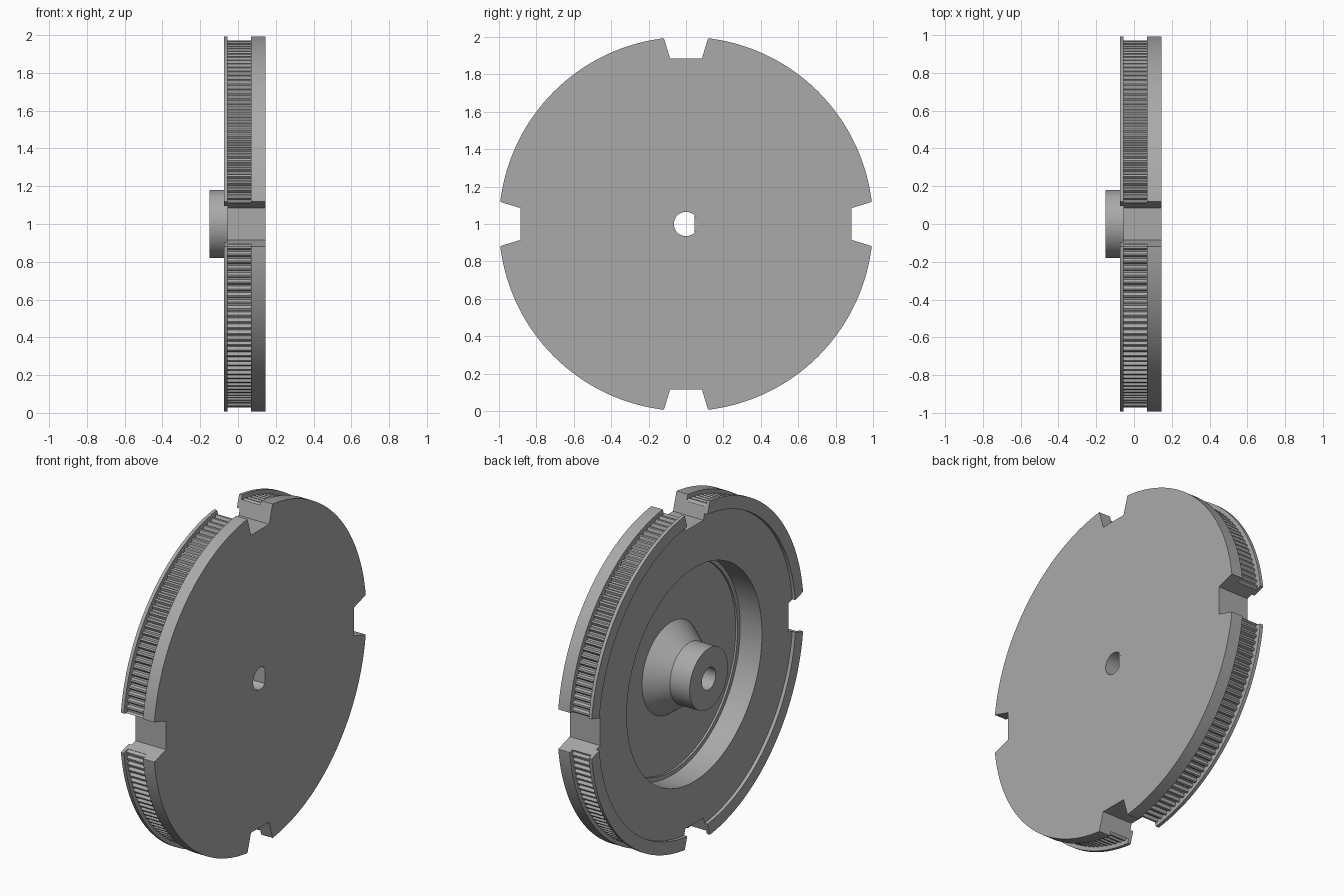
import bpy, bmesh, math

if "Cube" in bpy.data.objects:
    bpy.data.objects.remove(bpy.data.objects["Cube"])

grey = bpy.data.materials.new("plain_grey")
grey.diffuse_color = (0.4, 0.4, 0.4, 1)
grey.use_nodes = True
grey.node_tree.nodes["Principled BSDF"].inputs["Base Color"].default_value = grey.diffuse_color

TEETH, PER = 160, 4
N = TEETH * PER
BORE = 0.065


def new_object(name, bm):
    bmesh.ops.recalc_face_normals(bm, faces=bm.faces)
    me = bpy.data.meshes.new(name)
    bm.to_mesh(me)
    bm.free()
    me.materials.append(grey)
    ob = bpy.data.objects.new(name, me)
    bpy.context.collection.objects.link(ob)
    return ob


def prism(name, outline, x0, x1, turn=0.0):
    """Extrude a (y, z) outline along x, turned about the wheel axle."""
    bm = bmesh.new()
    c, s = math.cos(turn), math.sin(turn)
    ends = [[bm.verts.new((x, y * c - z * s, y * s + z * c + 1)) for y, z in outline]
            for x in (x0, x1)]
    n = len(outline)
    for e in ends:
        bm.faces.new(e)
    for i in range(n):
        j = (i + 1) % n
        bm.faces.new((ends[0][i], ends[0][j], ends[1][j], ends[1][i]))
    return new_object(name, bm)


# Wheel section as (x, radius); "belt" marks the toothed band
section = [
    (0.145, BORE), (0.145, 1.0), (0.07, 1.0),           # front face and wide rim
    (0.07, "belt"), (-0.055, "belt"),                   # toothed band
    (-0.055, 1.0), (-0.075, 1.0), (-0.075, 0.925),      # thin rear lip
    (-0.055, 0.925), (-0.055, 0.635),                   # rear face
    (0.088, 0.635), (0.088, 0.61), (0.10, 0.61),        # recess with small step
    (0.10, 0.27), (-0.02, 0.18),                        # hub cone
    (-0.15, 0.18), (-0.15, BORE),                       # hub
]
bm = bmesh.new()
rings = []
for i in range(N):
    a = 2 * math.pi * (i + 0.5) / N
    belt = 0.978 if i % PER < 2 else 0.962
    ring = []
    for x, r in section:
        r = belt if r == "belt" else r
        ring.append(bm.verts.new((x, r * math.cos(a), 1 + r * math.sin(a))))
    rings.append(ring)
k = len(section)
for i in range(N):
    p, q = rings[i], rings[(i + 1) % N]
    for j in range(k):
        m = (j + 1) % k
        bm.faces.new((p[j], p[m], q[m], q[j]))
wheel = new_object("pulley_wheel", bm)

# Four tapered notches in the rim
notch = [(-0.085, 0.885), (0.085, 0.885), (0.1353, 1.05), (-0.1353, 1.05)]
cutters = []
for i in range(4):
    cut = prism("notch_cutter", notch, -0.3, 0.3, i * math.pi / 2)
    cut.hide_render = True
    cutters.append(cut)
    mod = wheel.modifiers.new("notch", "BOOLEAN")
    mod.operation, mod.solver, mod.object = "DIFFERENCE", "EXACT", cut
bpy.context.view_layer.objects.active = wheel
wheel.select_set(True)
for mod in list(wheel.modifiers):
    bpy.ops.object.modifier_apply(modifier=mod.name)
for cut in cutters:
    bpy.data.objects.remove(cut)

# Flat that makes the front of the bore D-shaped
half = math.acos(0.045 / BORE)
arc = [(BORE * math.cos(t), BORE * math.sin(t))
       for t in (half * (i / 6 - 1) for i in range(13))]
flat = prism("bore_flat", arc, 0.0, 0.145)

# Smooth round surfaces, crisp edges
for ob in (wheel, flat):
    bpy.ops.object.select_all(action="DESELECT")
    ob.select_set(True)
    bpy.context.view_layer.objects.active = ob
    bpy.ops.object.shade_smooth_by_angle(angle=math.radians(25))
